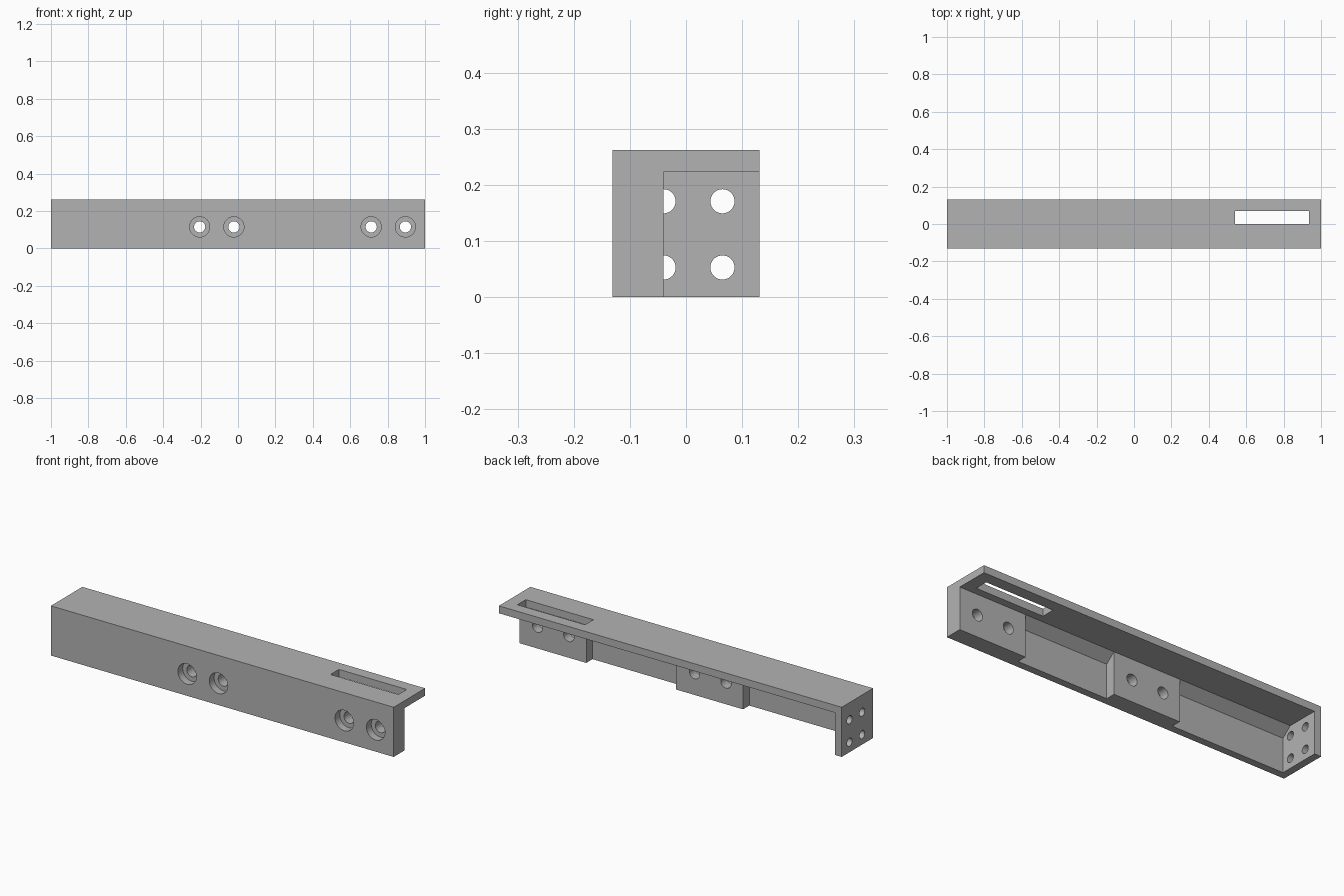
import bpy, bmesh, math
from mathutils import Matrix, Vector

if "Cube" in bpy.data.objects:
    bpy.data.objects.remove(bpy.data.objects["Cube"], do_unlink=True)

# Overall dimensions
HALF, DEPTH, HEIGHT, WALL = 1.0, 0.131, 0.262, 0.039
ROOF = HEIGHT - WALL            # underside of the top plate
PAD = -0.04                     # rear face of the mounting pads
INNER = -DEPTH + WALL           # rear face of the thin wall

grey = bpy.data.materials.new("plain grey")
grey.use_nodes = True
colour = (0.45, 0.45, 0.45, 1)
grey.diffuse_color = colour
grey.node_tree.nodes["Principled BSDF"].inputs["Base Color"].default_value = colour


def make_object(name, bm):
    bmesh.ops.recalc_face_normals(bm, faces=bm.faces)
    mesh = bpy.data.meshes.new(name)
    bm.to_mesh(mesh)
    bm.free()
    mesh.materials.append(grey)
    obj = bpy.data.objects.new(name, mesh)
    bpy.context.collection.objects.link(obj)
    return obj


def prism(name, profile, x0, x1):
    """Extrude a (y, z) profile along x."""
    bm = bmesh.new()
    face = bm.faces.new([bm.verts.new((x0, y, z)) for y, z in profile])
    out = bmesh.ops.extrude_face_region(bm, geom=[face])
    verts = [v for v in out["geom"] if isinstance(v, bmesh.types.BMVert)]
    bmesh.ops.translate(bm, verts=verts, vec=(x1 - x0, 0, 0))
    return make_object(name, bm)


def box(name, x0, x1, y0, y1, z0, z1):
    return prism(name, [(y0, z0), (y1, z0), (y1, z1), (y0, z1)], x0, x1)


def drill(name, centre, radius, length, axis):
    bm = bmesh.new()
    turn = Vector((0, 0, 1)).rotation_difference(Vector(axis)).to_matrix().to_4x4()
    bmesh.ops.create_cone(bm, cap_ends=True, segments=48, radius1=radius,
                          radius2=radius, depth=length,
                          matrix=Matrix.Translation(centre) @ turn)
    return make_object(name, bm)


def carve(target, cutter):
    cutter.hide_render = True
    mod = target.modifiers.new("cut", "BOOLEAN")
    mod.operation, mod.solver, mod.object = "DIFFERENCE", "EXACT", cutter
    bpy.context.view_layer.update()
    graph = bpy.context.evaluated_depsgraph_get()
    mesh = bpy.data.meshes.new_from_object(target.evaluated_get(graph))
    target.modifiers.clear()
    target.data = mesh
    bpy.data.objects.remove(cutter, do_unlink=True)


# Solid bar hollowed to a top plate, front wall and end plate
bracket = box("angle_bracket", -HALF, HALF, -DEPTH, DEPTH, 0, HEIGHT)
carve(bracket, box("main_hollow", -HALF + WALL, 1.2, PAD, 0.3, -0.1, ROOF))

# Deeper bays beside the two pads, with a sloped rib under the top plate
bay = [(INNER, -0.1), (INNER, 0.18), (PAD, ROOF), (0, 0.1), (0, -0.1)]
for x0, x1 in ((-HALF + WALL, -0.305), (0.085, 0.61)):
    carve(bracket, prism("bay", bay, x0, x1))

# Slot through the top plate
carve(bracket, box("slot", 0.54, 0.935, 0, 0.07, 0.2, 0.3))

# Counterbored screw holes through the pads
for x in (-0.205, -0.022, 0.712, 0.895):
    carve(bracket, drill("screw_hole", (x, -0.1, 0.115), 0.03, 0.2, (0, 1, 0)))
    carve(bracket, drill("counterbore", (x, -DEPTH, 0.115), 0.054, 0.08, (0, 1, 0)))

# Four holes in the end plate
for y in (-0.04, 0.065):
    for z in (0.053, 0.171):
        carve(bracket, drill("end_hole", (-HALF, y, z), 0.0215, 0.12, (1, 0, 0)))

# Smooth bores, crisp edges
bpy.ops.object.select_all(action="DESELECT")
bracket.select_set(True)
bpy.context.view_layer.objects.active = bracket
bpy.ops.object.shade_smooth_by_angle(angle=math.radians(30))
